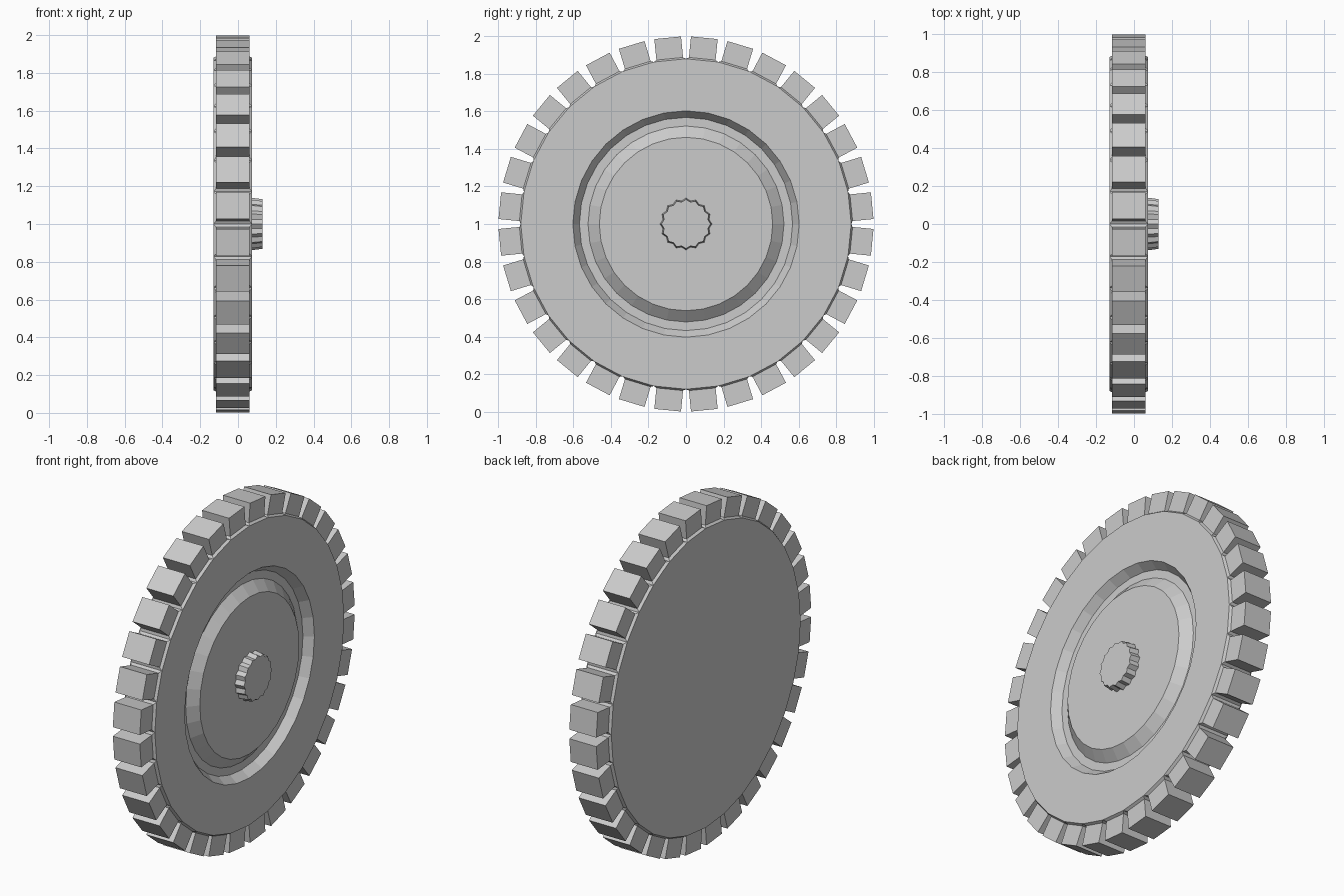
import bpy, bmesh
from math import cos, sin, pi

if "Cube" in bpy.data.objects:
    bpy.data.objects.remove(bpy.data.objects["Cube"])

N = 32          # sides of the wheel
CZ = 1.0        # axle height


def ring(bm, x, radius, inner=None):
    """Ring of N points around the x axis; odd points may use another radius."""
    verts = []
    for i in range(N):
        r = inner if inner and i % 2 else radius
        a = 2 * pi * i / N
        verts.append(bm.verts.new((x, r * sin(a), CZ + r * cos(a))))
    return verts


def loft(bm, rings):
    """Bridge successive rings and return the list of face bands."""
    bands = []
    for a, b in zip(rings, rings[1:]):
        bands.append([bm.faces.new((a[i], a[(i + 1) % N], b[(i + 1) % N], b[i]))
                      for i in range(N)])
    bm.faces.new(rings[0])
    bm.faces.new(rings[-1])
    bmesh.ops.recalc_face_normals(bm, faces=bm.faces[:])
    return bands


def finish(bm, name):
    mesh = bpy.data.meshes.new(name)
    bm.to_mesh(mesh)
    bm.free()
    obj = bpy.data.objects.new(name, mesh)
    bpy.context.collection.objects.link(obj)
    return obj


# Wheel body: flat back, rim, and a ring groove in the front face
profile = [(-0.13, 0.88), (0.075, 0.88), (0.075, 0.603),
           (0.025, 0.568), (0.025, 0.522), (0.075, 0.462)]
bm = bmesh.new()
bands = loft(bm, [ring(bm, x, r) for x, r in profile])

# Teeth: inset each rim face with a slight slope, then push it straight out
rim = bands[0]
bmesh.ops.inset_individual(bm, faces=rim, thickness=0.021, depth=0.009)
bm.normal_update()
bmesh.ops.inset_individual(bm, faces=rim, thickness=0.0, depth=0.112)
finish(bm, "toothed_wheel")

# Hub: small fluted, slightly tapered knob
bm = bmesh.new()
loft(bm, [ring(bm, 0.07, 0.139, 0.126), ring(bm, 0.13, 0.131, 0.119)])
finish(bm, "fluted_hub")
